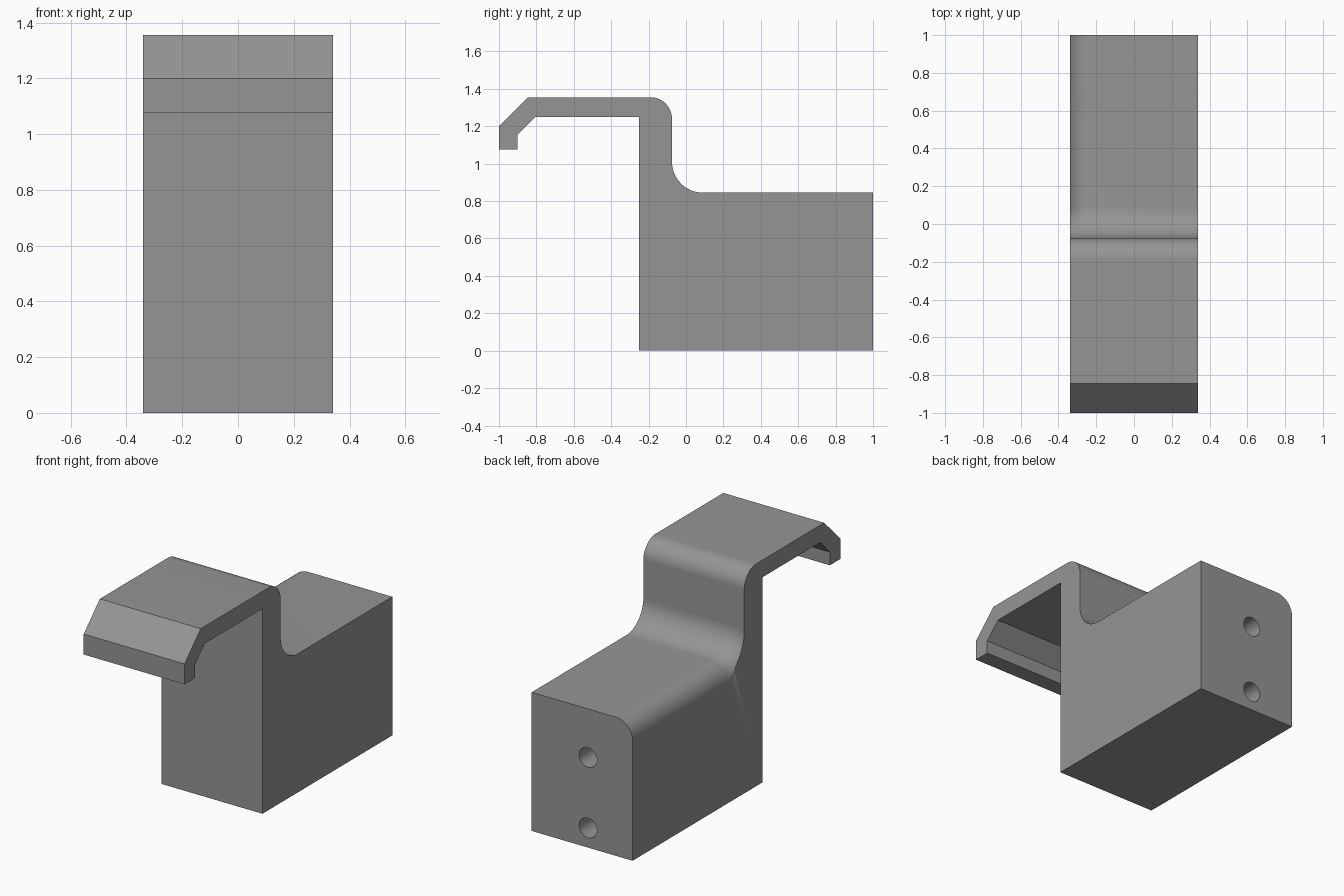
import bpy, bmesh, math
from mathutils import Matrix

if "Cube" in bpy.data.objects:
    bpy.data.objects.remove(bpy.data.objects["Cube"])

HALF = 0.34            # half width
TOP, SHELF = 1.355, 0.845
WALL = -0.075          # rear face of the upright neck
FILLET, ROUND = 0.165, 0.115
X0, Z0 = -HALF + ROUND, SHELF - ROUND   # axis of the rounded long edge
STEPS = 16

grey = bpy.data.materials.new("grey")
grey.diffuse_color = (0.3, 0.3, 0.3, 1)
grey.use_nodes = True
grey.node_tree.nodes["Principled BSDF"].inputs["Base Color"].default_value = grey.diffuse_color


def shelf_z(x, rise):
    """Height of the shelf, rounded along one side, raised by the fillet."""
    rho = ROUND + rise
    d = max(0.0, X0 - x)
    return Z0 + math.sqrt(max(0.0, rho * rho - d * d))


def section(x):
    """Side outline (y, z) at a given x."""
    pts = [(-1, 1.2), (-1, 1.075), (-0.9, 1.075), (-0.9, 1.155), (-0.805, 1.25),
           (-0.25, 1.25), (-0.25, 0), (1, 0), (1, shelf_z(x, 0))]
    # concave fillet from shelf up to neck
    for i in range(STEPS + 1):
        a = math.pi / 2 * i / STEPS
        pts.append((WALL + FILLET * (1 - math.sin(a)),
                    shelf_z(x, FILLET * (1 - math.cos(a)))))
    # convex bend from neck to the top plate
    for i in range(STEPS + 1):
        a = math.pi / 2 * i / STEPS
        pts.append((WALL - ROUND + ROUND * math.cos(a),
                    TOP - ROUND + ROUND * math.sin(a)))
    pts.append((-0.845, TOP))
    return pts


# Hook body: loft the outline across the width
stations = [HALF] + [X0 - ROUND * math.sin(math.pi / 2 * i / STEPS)
                     for i in range(STEPS + 1)]
bm = bmesh.new()
rings = [[bm.verts.new((x, y, z)) for y, z in section(x)] for x in stations]
n = len(rings[0])
for r, s in zip(rings, rings[1:]):
    for i in range(n):
        j = (i + 1) % n
        bm.faces.new((r[i], r[j], s[j], s[i]))
bm.faces.new(rings[0])
bm.faces.new(rings[-1])
bmesh.ops.recalc_face_normals(bm, faces=bm.faces)
# merge the flat strips into single faces
bmesh.ops.dissolve_limit(bm, angle_limit=0.0005, verts=bm.verts, edges=bm.edges)
mesh = bpy.data.meshes.new("hook_body")
bm.to_mesh(mesh)
bm.free()
mesh.materials.append(grey)
body = bpy.data.objects.new("hook_body", mesh)
bpy.context.collection.objects.link(body)

# Blind screw holes in the rear face
bm = bmesh.new()
for z in (0.12, 0.55):
    bmesh.ops.create_cone(
        bm, cap_ends=True, segments=32, radius1=0.06, radius2=0.06, depth=0.8,
        matrix=Matrix.Translation((-0.04, 1, z)) @ Matrix.Rotation(math.pi / 2, 4, 'X'))
cut_mesh = bpy.data.meshes.new("screw_hole_cutter")
bm.to_mesh(cut_mesh)
bm.free()
cut_mesh.materials.append(grey)
cutter = bpy.data.objects.new("screw_hole_cutter", cut_mesh)
bpy.context.collection.objects.link(cutter)
cutter.hide_render = True

bpy.context.view_layer.objects.active = body
body.select_set(True)
mod = body.modifiers.new("screw_holes", 'BOOLEAN')
mod.operation = 'DIFFERENCE'
mod.solver = 'EXACT'
mod.object = cutter
bpy.ops.object.modifier_apply(modifier=mod.name)
bpy.data.objects.remove(cutter)
bpy.ops.object.shade_smooth_by_angle(angle=math.radians(30))
